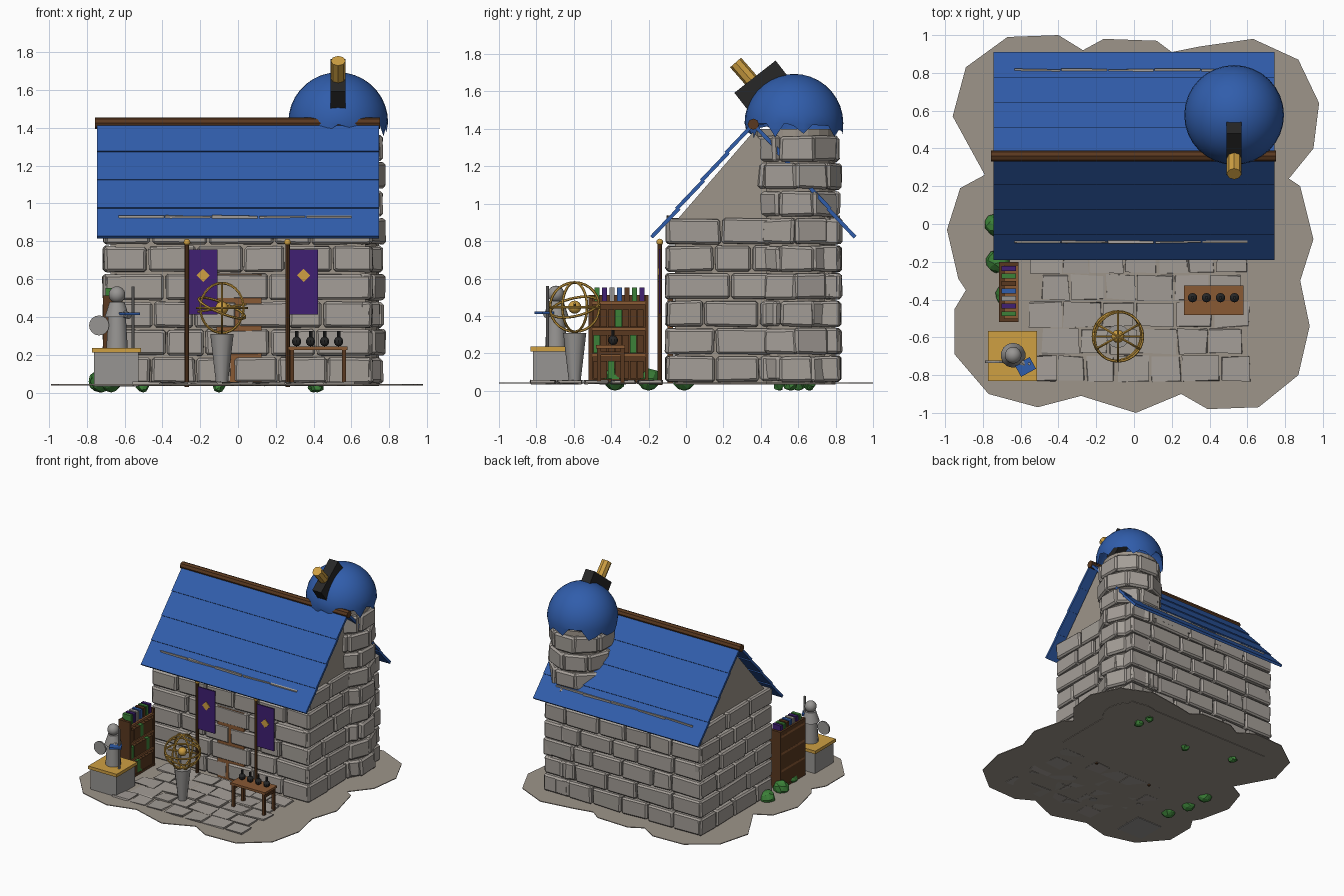
import bpy, bmesh, math, random
from mathutils import Matrix, Vector

random.seed(4)
cube = bpy.data.objects.get("Cube")
if cube:
    bpy.data.objects.remove(cube)


def material(name, r, g, b):
    m = bpy.data.materials.new(name)
    m.use_nodes = True
    m.diffuse_color = (r, g, b, 1)
    node = next(n for n in m.node_tree.nodes if n.type == 'BSDF_PRINCIPLED')
    node.inputs["Base Color"].default_value = (r, g, b, 1)
    return m


STONE = material("stone", .37, .34, .31)
EARTH = material("earth", .34, .30, .255)
BLUE = material("blue", .03, .11, .41)
DARKWOOD = material("dark_wood", .10, .04, .014)
WOOD = material("light_wood", .25, .10, .034)
GOLD = material("gold", .62, .35, .055)
PURPLE = material("purple", .05, .014, .17)
BLACK = material("black", .02, .02, .02)
GREEN = material("green", .045, .22, .04)
GREY = material("grey", .31, .30, .29)


def finish(name, bm, mat, bevel=0, smooth=False):
    bmesh.ops.recalc_face_normals(bm, faces=bm.faces)
    me = bpy.data.meshes.new(name)
    bm.to_mesh(me)
    bm.free()
    me.materials.append(mat)
    ob = bpy.data.objects.new(name, me)
    bpy.context.scene.collection.objects.link(ob)
    if bevel:
        mod = ob.modifiers.new("bevel", 'BEVEL')
        mod.width, mod.segments = bevel, 1
    if smooth:
        bpy.ops.object.select_all(action='DESELECT')
        ob.select_set(True)
        bpy.context.view_layer.objects.active = ob
        bpy.ops.object.shade_smooth_by_angle()
    return ob


def add_box(bm, centre, size, rot=Matrix(), jitter=0):
    mat = Matrix.Translation(centre) @ rot.to_4x4() @ Matrix.Diagonal((*size, 1))
    for v in bmesh.ops.create_cube(bm, size=1, matrix=mat)["verts"]:
        v.co += Vector([random.uniform(-jitter, jitter) for _ in range(3)])


def box(name, centre, size, mat, rot=Matrix(), bevel=0):
    bm = bmesh.new()
    add_box(bm, centre, size, rot)
    return finish(name, bm, mat, bevel)


def rod(name, p, q, r1, mat, r2=None, n=8, smooth=False):
    p, q = Vector(p), Vector(q)
    turn = (q - p).to_track_quat('Z', 'Y').to_matrix().to_4x4()
    bm = bmesh.new()
    bmesh.ops.create_cone(bm, cap_ends=True, segments=n, radius1=r1, radius2=r1 if r2 is None else r2,
                          depth=(q - p).length, matrix=Matrix.Translation((p + q) / 2) @ turn)
    return finish(name, bm, mat, smooth=smooth)


def ball(name, c, r, mat, n=12):
    bm = bmesh.new()
    bmesh.ops.create_uvsphere(bm, u_segments=n, v_segments=n // 2 + 2, radius=r, matrix=Matrix.Translation(c))
    return finish(name, bm, mat, smooth=True)


def prism(name, pts, vec, mat):
    bm = bmesh.new()
    face = bm.faces.new([bm.verts.new(p) for p in pts])
    new = bmesh.ops.extrude_face_region(bm, geom=[face], use_keep_orig=True)["geom"]
    bmesh.ops.translate(bm, vec=vec, verts=[g for g in new if isinstance(g, bmesh.types.BMVert)])
    return finish(name, bm, mat)


# Scalloped ground slab
FLOOR, COURSE = .044, .147
outline = [(-.67, .99), (-.4, 1), (-.27, .92), (-.16, .98), (.12, .97), (.2, .91), (.35, .94), (.63, .98),
           (.87, .87), (.98, .64), (.95, .4), (.82, .24), (.88, .2), (.95, -.08), (.88, -.3), (.93, -.54),
           (.87, -.8), (.66, -.97), (.39, -.98), (.25, -.9), (.01, -1), (-.28, -.91), (-.51, -.97),
           (-.77, -.9), (-.95, -.69), (-.95, -.45), (-.89, -.35), (-.93, -.29), (-.99, -.03),
           (-.92, .19), (-.79, .26), (-.96, .57), (-.89, .83)]
prism("ground", [(x, y, FLOOR) for x, y in outline], (0, 0, -.006), EARTH)

# Paving stones in staggered rows
bm = bmesh.new()
for row in range(5):
    x = -.56 + .07 * (row % 2)
    while x < .5:
        w = random.uniform(.14, .21)
        add_box(bm, (x + w / 2, -.765 + row * .143, FLOOR + .002), (w - .015, .128, .012), jitter=.007)
        x += w
finish("paving", bm, STONE)

# House core with gables
MID = .36
prism("house_core", [(-.675, MID + y, z) for y, z in
                     [(-.42, .034), (.42, .034), (.42, .9), (0, 1.385), (-.42, .9)]], (1.35, 0, 0), EARTH)

# Block walls, one per side
for name, sx, sy, angle, length in [("front", -.71, -.07, 0, 1.42), ("right", .675, -.105, 90, .93),
                                    ("back", .71, .79, 180, 1.42), ("left", -.675, .825, 270, .93)]:
    rot = Matrix.Rotation(math.radians(angle), 3, 'Z')
    bm = bmesh.new()
    for course in range(6):
        count = round(length / .235) - course % 2
        cuts = [0] + [length * (i + random.uniform(-.18, .18)) / count for i in range(1, count)] + [length]
        for a, b in zip(cuts, cuts[1:]):
            c = rot @ Vector(((a + b) / 2, 0, 0)) + Vector((sx, sy, FLOOR + (course + .5) * COURSE))
            add_box(bm, c, (b - a - .01, .07 + random.uniform(-.008, .012), COURSE - .012), rot, .005)
    finish(name + "_wall", bm, STONE, .012)

# Round tower of blocks
TX, TY = .53, .585
rod("tower_core", (TX, TY, .034), (TX, TY, 1.4), .215, EARTH, n=20)
bm = bmesh.new()
for course in range(9):
    for i in range(8):
        rot = Matrix.Rotation((i + course % 2 / 2 + random.uniform(-.06, .06)) * math.tau / 8, 3, 'Z')
        c = rot @ Vector((.192, 0, 0)) + Vector((TX, TY, FLOOR + (course + .5) * COURSE))
        add_box(bm, c, (.088, .183, COURSE - .012), rot, .006)
finish("tower_blocks", bm, STONE, .014)

# Dome with a ragged hem
bm = bmesh.new()
bmesh.ops.create_uvsphere(bm, u_segments=32, v_segments=18, radius=.264)
bmesh.ops.delete(bm, geom=[v for v in bm.verts if v.co.z < -.06], context='VERTS')
for v in bm.verts:
    if v.is_boundary:
        v.co.z += random.uniform(-.045, .05)
bmesh.ops.translate(bm, verts=bm.verts, vec=(TX, TY - .008, 1.43))
finish("dome", bm, BLUE, smooth=True)

# Telescope and its housing
aim = Vector((0, -.66, .75))
box("telescope_housing", (TX, .415, 1.62), (.08, .28, .15), BLACK, Matrix.Rotation(math.radians(38), 3, 'X'))
tip = Vector((TX, .265, 1.755))
rod("telescope", tip - aim * .24, tip, .039, GOLD)

# Lapped roof boards, ridge beam and wall tops
for side, label in [(-1, "front"), (1, "back")]:
    bm = bmesh.new()
    down = Vector((0, side * .53, -.6))
    out = Vector((0, side * .75, .66))
    for i in range(4):
        p = Vector((0, MID, 1.425)) + down * i / 4
        q = p + down * .265 + out * .008
        d = (q - p).normalized()
        x = Vector((1, 0, 0))
        add_box(bm, (p + q) / 2, (1.49, (q - p).length, .02), Matrix((x, d, x.cross(d))).transposed())
    finish(label + "_roof", bm, BLUE)
    bm = bmesh.new()
    for i in range(5):
        add_box(bm, (-.51 + i * .247, MID + side * .452, .885), (.24, .018, .1), jitter=.004)
    finish(label + "_wall_top", bm, STONE)
rod("ridge_beam", (-.757, MID, 1.425), (.752, MID, 1.425), .03, DARKWOOD)

# Door set behind the blocks
box("door", (.005, -.085, .335), (.24, .03, .58), WOOD)

# Banners on posts
for x in (-.27, .262):
    rod("banner_post", (x, -.14, .03), (x, -.14, .785), .012, DARKWOOD)
    ball("post_knob", (x, -.14, .795), .018, GOLD)
    box("banner", (x + .085, -.14, .585), (.155, .008, .345), PURPLE)
    box("banner_diamond", (x + .085, -.146, .62), (.05, .006, .05), GOLD, Matrix.Rotation(math.pi / 4, 3, 'Y'))

# Ringed globe on a tapered pedestal
globe = Vector((-.085, -.595, .447))
rod("globe_pedestal", (-.085, -.595, .035), (-.085, -.595, .31), .03, GREY, .062, n=12, smooth=True)
ball("globe_core", globe, .035, GOLD)
rod("globe_axis", globe - Vector((.13, 0, .02)), globe + Vector((.13, 0, .02)), .006, GOLD)
for name, tilt, turn in [("level", 0, 0), ("upright", 90, 90), ("upright", 90, 30), ("upright", 90, 150),
                         ("slanted", 25, 60)]:
    bpy.ops.mesh.primitive_torus_add(major_segments=28, minor_segments=6, major_radius=.132, minor_radius=.007,
                                     location=globe, rotation=(math.radians(tilt), 0, math.radians(turn)))
    ring = bpy.context.object
    ring.name = name + "_ring"
    ring.data.materials.append(GOLD)
    bpy.ops.object.shade_smooth_by_angle()

# Work table with flasks
box("table_top", (.423, -.403, .235), (.315, .155, .018), WOOD)
for x in (.285, .56):
    for y in (-.465, -.34):
        box("table_leg", (x, y, .135), (.022, .022, .19), DARKWOOD)
    box("table_rail", (x, -.403, .2), (.014, .12, .02), DARKWOOD)
for i in range(4):
    x = .31 + i * .074
    ball("flask", (x, -.39, .27), .026, BLACK, 10)
    rod("flask_neck", (x, -.39, .28), (x, -.39, .325), .009, BLACK)

# Bookcase facing the courtyard
box("bookcase_back", (-.70, -.36, .277), (.03, .32, .47), DARKWOOD)
for y in (-.51, -.21):
    box("bookcase_side", (-.663, y, .277), (.105, .02, .47), DARKWOOD)
for z in (.055, .19, .33, .47):
    box("bookcase_shelf", (-.663, -.36, z), (.105, .3, .018), WOOD if z > .1 else DARKWOOD)
tints = [GREEN, PURPLE, GREY, BLUE, DARKWOOD, GREEN, PURPLE]
for i, tint in enumerate(tints):
    box("top_book", (-.663, -.475 + i * .04, .515), (.075, .026, .075), tint)
for level in range(3):
    for i in range(7):
        tint = GREEN if (i + 2 * level) % 5 == 2 else DARKWOOD
        box("shelf_book", (-.655, -.478 + i * .039, .112 + level * .138), (.08, .035, .095), tint)

# Statue on a plinth
box("plinth", (-.643, -.698, .123), (.235, .24, .18), GREY)
box("plinth_top", (-.643, -.698, .223), (.258, .265, .025), GOLD)
SX, SY = -.64, -.695
rod("statue_robe", (SX, SY, .235), (SX, SY, .4), .058, GREY, .048, n=14, smooth=True)
rod("statue_chest", (SX, SY, .4), (SX, SY, .48), .066, GREY, .04, n=14, smooth=True)
ball("statue_head", (SX, SY, .517), .045, GREY, 14)
rod("statue_shield", (-.735, -.735, .355), (-.735, -.722, .355), .053, GREY, n=16)
rod("statue_arm", (SX, SY, .43), (-.575, -.75, .405), .018, GREY)
rod("statue_staff", (-.555, -.74, .235), (-.555, -.74, .56), .008, GREY)
box("statue_book", (-.575, -.757, .417), (.09, .07, .014), BLUE, Matrix.Rotation(.5, 3, 'Z'))

# Faceted bushes along the left side and under the walls
for x, y, r in [(-.73, -.01, .06), (-.72, -.2, .062), (-.67, -.38, .06), (-.5, .6, .035), (.42, .56, .035),
                (-.1, .5, .03), (.4, .66, .03)]:
    bm = bmesh.new()
    bmesh.ops.create_icosphere(bm, subdivisions=2, radius=r, matrix=Matrix.Translation((x, y, r)))
    for v in bm.verts:
        if v.co.z > r * .3:
            v.co += Vector([random.uniform(-.008, .008) for _ in range(3)])
    finish("bush", bm, GREEN)
